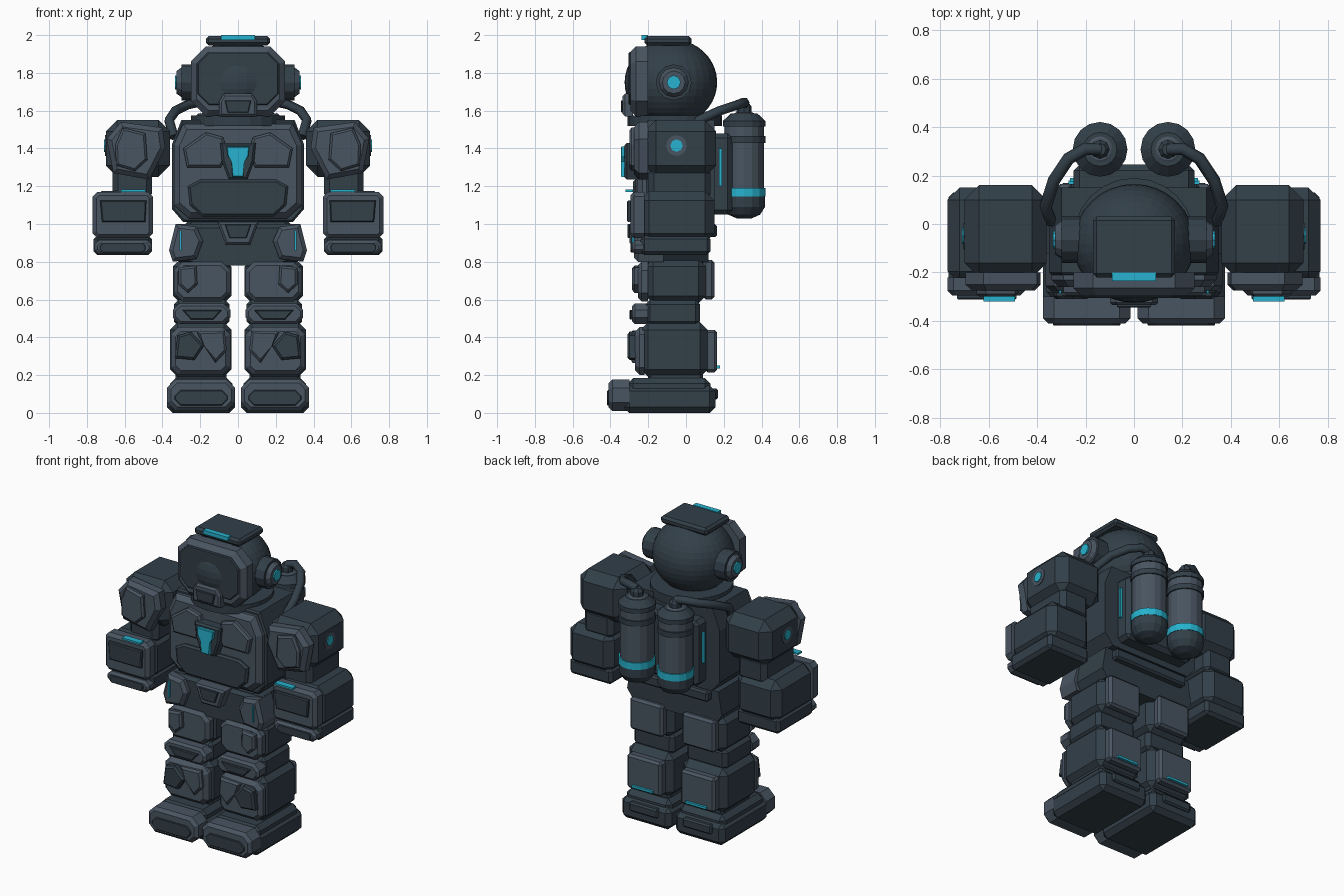
import bpy, bmesh, math
from mathutils import Matrix, Vector

cube = bpy.data.objects.get("Cube")
if cube:
    bpy.data.objects.remove(cube)


def make_material(name, colour):
    mat = bpy.data.materials.new(name)
    mat.use_nodes = True
    mat.diffuse_color = (*colour, 1)
    mat.node_tree.nodes["Principled BSDF"].inputs["Base Color"].default_value = (*colour, 1)
    return mat


dark = make_material("dark slate", (.032, .05, .066))
light = make_material("light slate", (.066, .09, .12))
cyan = make_material("cyan glow", (.02, .45, .62))


def finish(bm, name, mat):
    bmesh.ops.recalc_face_normals(bm, faces=bm.faces[:])
    mesh = bpy.data.meshes.new(name)
    bm.to_mesh(mesh)
    bm.free()
    mesh.materials.append(mat)
    obj = bpy.data.objects.new(name, mesh)
    bpy.context.collection.objects.link(obj)
    return obj


def pair(builder, name, *args, **kwargs):
    """Build a part on the left (+x) and its mirror image on the right."""
    obj = builder("left_" + name, *args, **kwargs)
    bm = bmesh.new()
    bm.from_mesh(obj.data)
    bmesh.ops.scale(bm, vec=(-1, 1, 1), verts=bm.verts[:])
    finish(bm, "right_" + name, obj.data.materials[0])


def box(name, xs, ys, zs, mat=dark, bevel=.03):
    """Chamfered box given by its three extents."""
    bm = bmesh.new()
    bmesh.ops.create_cube(bm, size=1)
    for v in bm.verts:
        v.co = [r[0] if c < 0 else r[1] for r, c in zip((xs, ys, zs), v.co)]
    if bevel:
        bmesh.ops.bevel(bm, geom=bm.edges[:], offset=bevel, segments=1, affect='EDGES')
    return finish(bm, name, mat)


def plate(name, points, back, front, mat=light, bevel=.012):
    """Front-facing polygon plate with a chamfered front rim."""
    bm = bmesh.new()
    rear = [bm.verts.new((x, back, z)) for x, z in points]
    face = [bm.verts.new((x, front, z)) for x, z in points]
    bm.faces.new(rear)
    cap = bm.faces.new(face)
    for i in range(len(points)):
        j = (i + 1) % len(points)
        bm.faces.new((rear[i], rear[j], face[j], face[i]))
    if bevel:
        bmesh.ops.bevel(bm, geom=cap.edges[:], offset=bevel, segments=1, affect='EDGES')
    return finish(bm, name, mat)


def sym(points):
    return points + [(-x, z) for x, z in reversed(points)]


def octagon(xs, zs, cut):
    (a, b), (c, d) = xs, zs
    return [(a + cut, c), (b - cut, c), (b, c + cut), (b, d - cut),
            (b - cut, d), (a + cut, d), (a, d - cut), (a, c + cut)]


def disc(name, start, end, radius, mat=dark, sides=12, top=None):
    """Cylinder or cone between two points."""
    start, end = Vector(start), Vector(end)
    axis = end - start
    bm = bmesh.new()
    bmesh.ops.create_cone(bm, cap_ends=True, segments=sides, radius1=radius,
                          radius2=radius if top is None else top, depth=axis.length)
    turn = axis.to_track_quat('Z', 'Y').to_matrix().to_4x4()
    bm.transform(Matrix.Translation((start + end) / 2) @ turn)
    return finish(bm, name, mat)


def lathe(name, x, y, profile, mat, sides=16):
    """Upright turned shape from (radius, height) points."""
    bm = bmesh.new()
    rings = [[bm.verts.new((x + r * math.cos(math.tau * i / sides),
                            y + r * math.sin(math.tau * i / sides), z))
              for i in range(sides)] for r, z in profile]
    for low, high in zip(rings, rings[1:]):
        for i in range(sides):
            j = (i + 1) % sides
            bm.faces.new((low[i], low[j], high[j], high[i]))
    bm.faces.new(rings[0])
    bm.faces.new(rings[-1])
    return finish(bm, name, mat)


def hose(name, points, radius, mat=dark):
    curve = bpy.data.curves.new(name, 'CURVE')
    curve.dimensions = '3D'
    curve.bevel_depth, curve.bevel_resolution = radius, 1
    curve.use_fill_caps = True
    spline = curve.splines.new('POLY')
    spline.points.add(len(points) - 1)
    for p, co in zip(spline.points, points):
        p.co = (*co, 1)
    temp = bpy.data.objects.new(name, curve)
    bm = bmesh.new()
    bpy.context.collection.objects.link(temp)
    bm.from_mesh(temp.evaluated_get(bpy.context.evaluated_depsgraph_get()).to_mesh())
    bpy.data.objects.remove(temp)
    return finish(bm, name, mat)


# Helmet
bm = bmesh.new()
bmesh.ops.create_uvsphere(bm, u_segments=32, v_segments=20, radius=1)
bm.transform(Matrix.Translation((0, -.08, 1.75)) @ Matrix.Diagonal((.25, .245, .23, 1)))
finish(bm, "helmet", dark)
disc("collar", (0, -.06, 1.52), (0, -.06, 1.575), .25, sides=24)
plate("visor_frame", octagon((-.25, .25), (1.57, 1.94), .08), -.2, -.295, light, .03)
plate("visor_glass", octagon((-.215, .215), (1.63, 1.91), .06), -.29, -.305, dark, .006)
plate("mouthpiece", sym([(.10, 1.57), (.1, 1.65), (.075, 1.69)]), -.28, -.335)
plate("mouthpiece_inset", sym([(.055, 1.59), (.07, 1.655)]), -.33, -.345, dark, .004)
box("crown_plate", (-.17, .17), (-.22, .03), (1.945, 1.995), dark, .015)
box("crown_light", (-.09, .09), (-.235, -.2), (1.975, 2), cyan, 0)
pair(disc, "ear_base", (.2, -.065, 1.75), (.3, -.065, 1.75), .095)
pair(disc, "ear_rim", (.3, -.065, 1.75), (.325, -.065, 1.75), .078, light, top=.06)
pair(disc, "ear_light", (.32, -.065, 1.75), (.334, -.065, 1.75), .037, cyan, 8)

# Torso
plate("torso", sym([(.29, 1.01), (.35, 1.08), (.35, 1.42), (.3, 1.55)]), .15, -.21, dark, .01)
plate("chest_front", sym([(.26, 1.03), (.34, 1.1), (.34, 1.42), (.29, 1.53)]), -.2, -.26, light, .03)
pair(plate, "chest_pad", [(.29, 1.4), (.17, 1.485), (.08, 1.46), (.05, 1.38), (.09, 1.3), (.27, 1.3)],
     -.255, -.295)
plate("abdomen", sym([(.19, 1.04), (.255, 1.1), (.265, 1.2), (.2, 1.235)]), -.255, -.28, dark)
plate("badge_base", sym([(.05, 1.235), (.085, 1.33), (.095, 1.43)]), -.25, -.325, dark)
plate("badge_light", sym([(.03, 1.25), (.03, 1.33), (.055, 1.36), (.06, 1.41)]), -.32, -.345, cyan, .004)
box("waist", (-.28, .28), (-.2, .11), (.94, 1.03))

# Pelvis
plate("pelvis", sym([(.17, .78), (.31, .8), (.345, .85), (.32, 1)]), .12, -.23, dark, .02)
pair(plate, "hip_pad", [(.33, 1), (.22, .985), (.185, .91), (.22, .815), (.345, .8), (.365, .86)],
     -.12, -.275, light, .02)
pair(box, "hip_light", (.3, .31), (-.285, -.27), (.86, .965), cyan, 0)
plate("buckle", sym([(.065, .89), (.11, 1.01)]), -.22, -.3)
plate("buckle_inset", sym([(.045, .925), (.07, 1)]), -.295, -.31, dark, .004)
box("rear_belt", (-.27, .27), (.1, .165), (.93, 1.0), dark, .012)

# Backpack with tanks and hoses
box("backpack", (-.25, .25), (.12, .245), (1.05, 1.48), dark, .025)
pair(box, "backpack_light", (.245, .265), (.175, .19), (1.2, 1.4), cyan, 0)
tank = (.14, .308)
pair(lathe, "tank", *tank, [(.105, 1.12), (.105, 1.52), (.085, 1.565), (.045, 1.59)], light)
pair(lathe, "tank_base", *tank, [(.04, 1.03), (.085, 1.05), (.11, 1.09), (.11, 1.145)], dark)
pair(lathe, "tank_light", *tank, [(.113, 1.145), (.113, 1.19)], cyan)
pair(lathe, "tank_strap", *tank, [(.113, 1.43), (.113, 1.465)], dark)
pair(lathe, "tank_shoulder", *tank, [(.113, 1.515), (.113, 1.545), (.07, 1.585)], dark)
pair(lathe, "tank_valve", *tank, [(.04, 1.58), (.04, 1.62), (.025, 1.64)], dark, 8)
pair(hose, "air_hose", [(.14, .308, 1.63), (.2, .31, 1.645), (.27, .27, 1.63), (.33, .18, 1.6),
                        (.365, .07, 1.55), (.34, .01, 1.46)], .026)

# Arms
pair(box, "shoulder", (.36, .7), (-.22, .16), (1.25, 1.55), dark, .06)
pair(plate, "shoulder_plate", [(.62, 1.54), (.4, 1.51), (.385, 1.4), (.47, 1.235), (.66, 1.27), (.695, 1.45)],
     -.2, -.275, light, .025)
pair(plate, "shoulder_pad", [(.61, 1.51), (.49, 1.48), (.48, 1.34), (.545, 1.28), (.645, 1.31), (.65, 1.42)],
     -.27, -.3)
pair(disc, "shoulder_ring", (.69, -.05, 1.415), (.704, -.05, 1.415), .055, light)
pair(disc, "shoulder_light", (.7, -.05, 1.415), (.709, -.05, 1.415), .033, cyan, 8)
pair(box, "elbow", (.455, .665), (-.2, .13), (1.13, 1.3))
pair(box, "forearm", (.45, .77), (-.245, .15), (.9, 1.175), dark, .05)
pair(plate, "forearm_plate", octagon((.45, .77), (.925, 1.17), .025), -.22, -.295, light, .02)
pair(plate, "forearm_inset", [(.49, 1.01), (.72, 1.01), (.73, 1.125), (.485, 1.125)], -.29, -.312, dark, .006)
pair(box, "forearm_light", (.49, .62), (-.32, -.28), (1.17, 1.182), cyan, 0)
pair(box, "hand", (.455, .765), (-.24, .13), (.835, .94), dark, .02)
pair(plate, "knuckle_guard", octagon((.455, .76), (.84, .915), .025), -.22, -.285, light, .015)
pair(plate, "knuckle_inset", octagon((.49, .73), (.85, .9), .015), -.28, -.293, dark, .003)

# Legs
pair(box, "thigh", (.035, .345), (-.215, .105), (.58, .815), dark, .04)
pair(plate, "thigh_plate", octagon((.04, .34), (.59, .8), .045), -.2, -.255, light, .02)
pair(plate, "thigh_pad", [(.315, .77), (.22, .78), (.215, .68), (.265, .635), (.315, .68)], -.25, -.285)
pair(box, "thigh_rear_pad", (.07, .31), (.09, .15), (.6, .81), light, .015)
pair(box, "knee", (.045, .34), (-.215, .075), (.46, .6), dark, .025)
pair(plate, "knee_plate", octagon((.04, .345), (.47, .58), .035), -.2, -.285, light, .015)
pair(plate, "knee_inset", [(.13, .495), (.25, .495), (.295, .545), (.085, .545)], -.28, -.3, dark, .005)
pair(box, "shin", (.035, .36), (-.24, .115), (.19, .48), dark, .04)
pair(plate, "shin_plate", octagon((.04, .355), (.2, .455), .04), -.22, -.27, light, .025)
pair(plate, "shin_pad", [(.335, .29), (.32, .41), (.25, .43), (.18, .355), (.23, .28)], -.265, -.31, dark)
pair(plate, "shin_guard", [(.18, .355), (.22, .43), (.07, .435), (.06, .33), (.12, .265)], -.265, -.295)
pair(box, "calf_pad", (.07, .32), (.1, .165), (.215, .44), light, .015)
pair(box, "calf_light", (.12, .27), (.16, .18), (.235, .25), cyan, 0)

# Boots
pair(box, "ankle", (.06, .33), (-.2, .09), (.14, .22), dark, .015)
pair(box, "boot", (.015, .375), (-.33, .155), (0, .145), dark, .03)
pair(box, "boot_upper", (.03, .36), (-.31, .13), (.1, .185), dark, .03)
pair(plate, "toe_cap", octagon((.015, .375), (.01, .178), .045), -.3, -.41, light, .02)
pair(plate, "toe_inset", octagon((.055, .335), (.04, .12), .03), -.405, -.418, dark, .004)
pair(box, "heel_block", (.09, .3), (.13, .17), (.07, .13), dark, .01)
